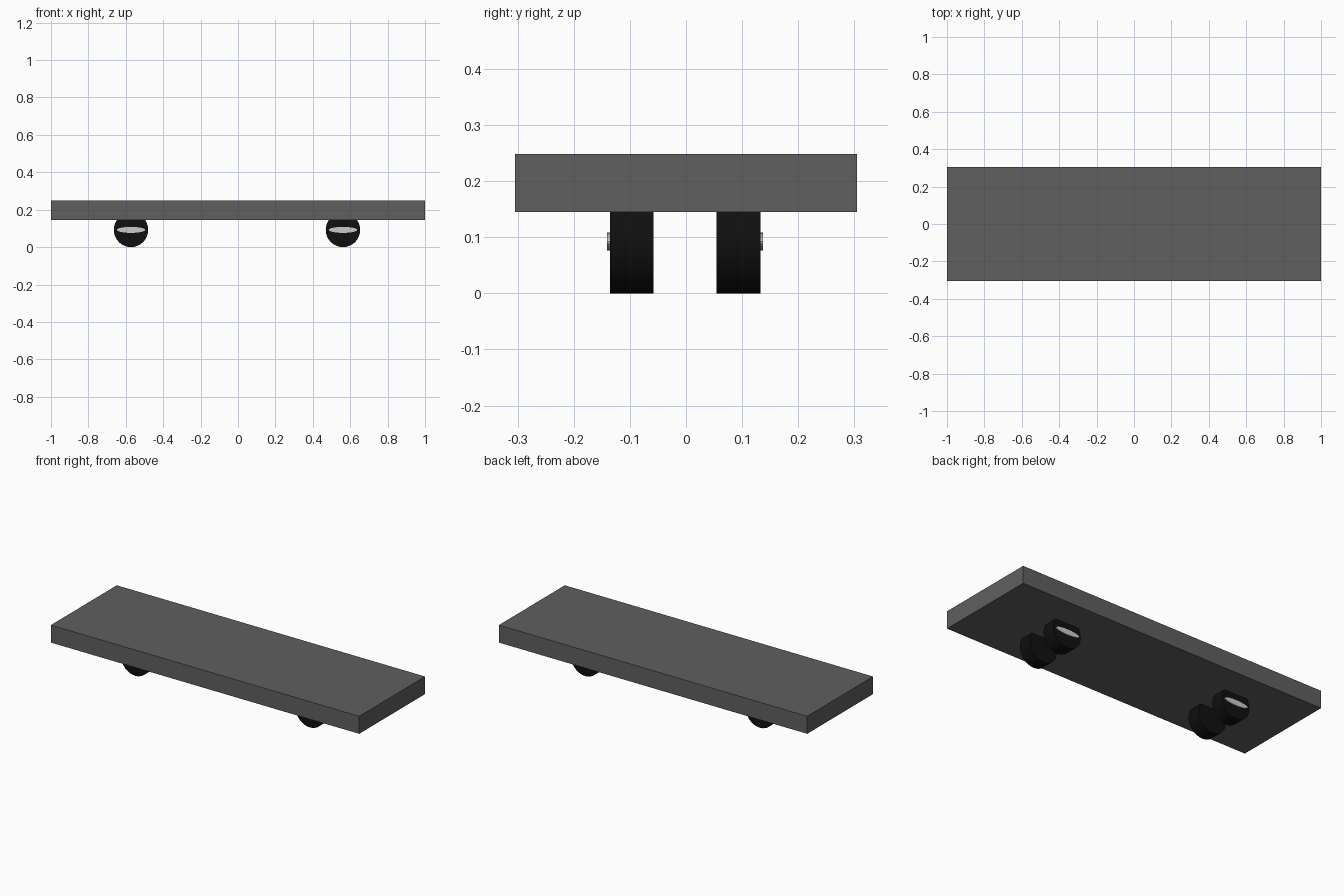
import bpy, math

if "Cube" in bpy.data.objects:
    bpy.data.objects.remove(bpy.data.objects["Cube"])


def material(name, value):
    m = bpy.data.materials.new(name)
    m.diffuse_color = (value, value, value, 1)
    m.use_nodes = True
    m.node_tree.nodes["Principled BSDF"].inputs["Base Color"].default_value = m.diffuse_color
    return m


def cylinder(name, location, depth, rx, rz):
    # Disc with its axis along y, elliptical when rx and rz differ
    bpy.ops.mesh.primitive_cylinder_add(vertices=32, radius=1, depth=1, location=location,
                                        rotation=(math.pi / 2, 0, 0))
    ob = bpy.context.object
    ob.name = name
    ob.scale = (rx, rz, depth)
    bpy.ops.object.transform_apply(location=False, rotation=True, scale=True)
    bpy.ops.object.shade_smooth_by_angle(angle=math.radians(30))
    return ob


grip = material("dark_grey", 0.115)
rubber = material("black", 0.005)

# Deck slab
bpy.ops.mesh.primitive_cube_add(size=1, location=(0, 0, 0.1965))
deck = bpy.context.object
deck.name = "deck"
deck.scale = (2, 0.61, 0.103)
bpy.ops.object.transform_apply(location=False, rotation=False, scale=True)
deck.data.materials.append(grip)

# Wheels with a flattened hub cap on each outer face
radius, width = 0.092, 0.078
for end, x in (("left", -0.572), ("right", 0.561)):
    for side, y, out in (("front", -0.0965, -1), ("back", 0.0935, 1)):
        wheel = cylinder(f"{side}_{end}_wheel", (x, y, radius), width, radius, radius)
        wheel.data.materials.append(rubber)
        cylinder(f"{side}_{end}_hub", (x, y + out * width / 2, radius), 0.01, 0.076, 0.016)
